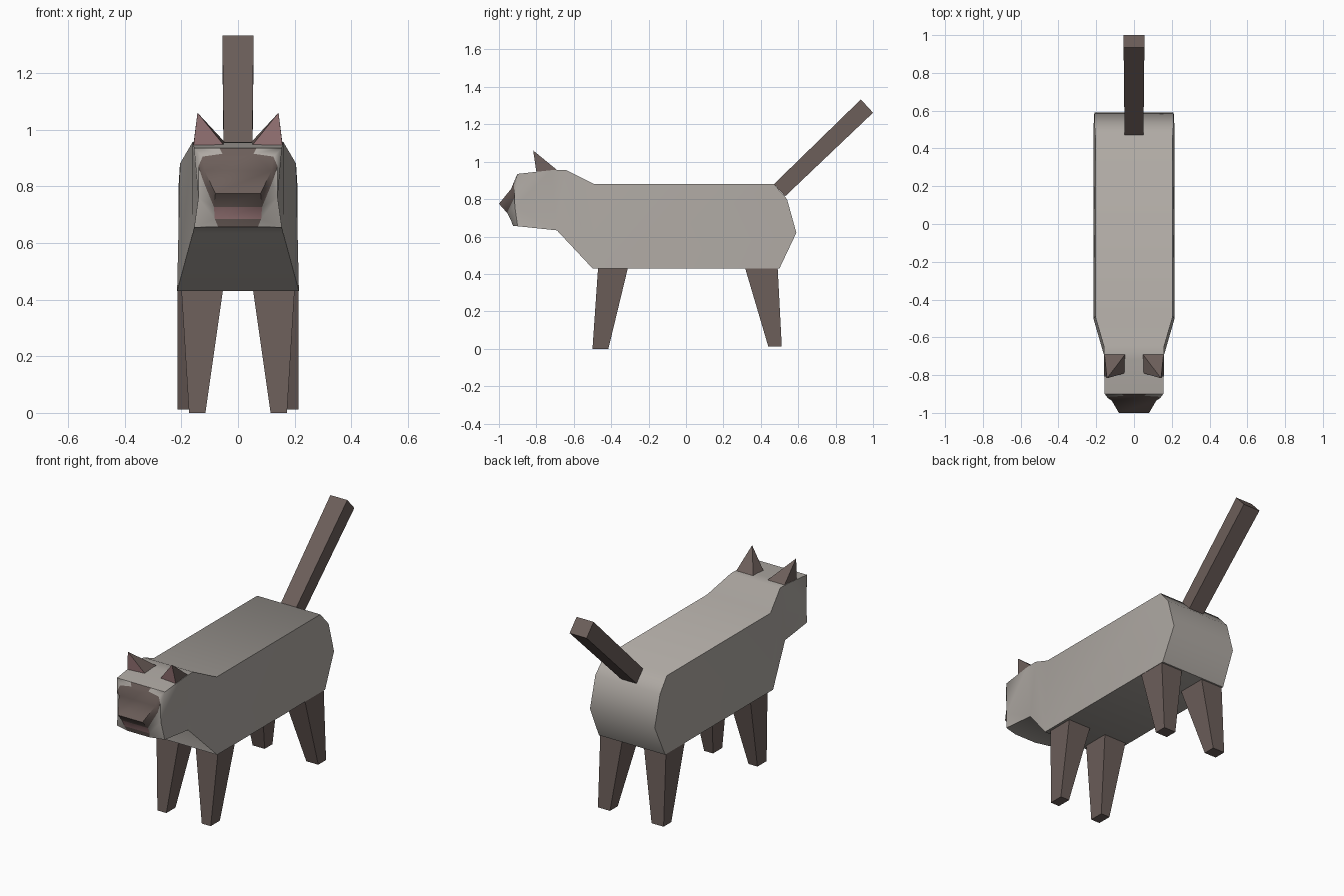
import bpy
import bmesh

if "Cube" in bpy.data.objects:
    bpy.data.objects.remove(bpy.data.objects["Cube"])


def material(name, rgb):
    m = bpy.data.materials.new(name)
    m.diffuse_color = (*rgb, 1)
    m.use_nodes = True
    m.node_tree.nodes["Principled BSDF"].inputs["Base Color"].default_value = m.diffuse_color
    return m


GREY = material("warm grey fur", (0.43, 0.40, 0.37))
BROWN = material("dark brown points", (0.15, 0.113, 0.102))
PINK = material("dusty pink skin", (0.36, 0.205, 0.21))


def make_object(name, bm, mats, smooth=True):
    bmesh.ops.recalc_face_normals(bm, faces=bm.faces)
    mesh = bpy.data.meshes.new(name)
    bm.to_mesh(mesh)
    bm.free()
    for m in mats:
        mesh.materials.append(m)
    ob = bpy.data.objects.new(name, mesh)
    bpy.context.collection.objects.link(ob)
    if smooth:
        bpy.ops.object.select_all(action='DESELECT')
        ob.select_set(True)
        bpy.context.view_layer.objects.active = ob
        bpy.ops.object.shade_smooth_by_angle(angle=0.9)
    return ob


def prism(name, bottom, top, mat):
    """Tapered box joining two four-point loops."""
    bm = bmesh.new()
    b = [bm.verts.new(p) for p in bottom]
    t = [bm.verts.new(p) for p in top]
    bm.faces.new(b)
    bm.faces.new(t)
    for i in range(4):
        j = (i + 1) % 4
        bm.faces.new((b[i], b[j], t[j], t[i]))
    return make_object(name, bm, [mat], smooth=False)


def rect(x0, x1, y0, y1, z):
    return [(x0, y0, z), (x1, y0, z), (x1, y1, z), (x0, y1, z)]


# Body and head: points of one half, mirrored across x
half = {
    # face and muzzle
    'A': (.155, -.90, .935), 'T': (.065, -.90, .935), 'U': (.055, -.91, .915),
    'V': (.125, -.914, .905), 'P': (.14, -.92, .87), 'M': (.118, -.935, .855),
    'B': (.08, -1.0, .775), 'C': (.085, -.957, .727), 'F': (.082, -.935, .685),
    'G': (.07, -.925, .657), 'D': (.14, -.915, .76), 'Q': (.12, -.915, .812),
    'E': (.155, -.90, .655),
    # neck
    'H': (.16, -.72, .955), 'I': (.16, -.645, .957), 'S': (.16, -.69, .633),
    # trunk
    'J': (.205, -.49, .88), 'K': (.205, .47, .88), 'L': (.21, .54, .80),
    'N': (.21, .59, .62), 'O': (.215, .50, .43), 'R': (.215, -.50, .43),
}
# Strips cross the middle, sides are mirrored; grouped by colour 0 grey, 1 brown, 2 pink
strips = {0: "GE ES SR RO ON NL LK KJ JI IH HT", 1: "TU UM MB BC FG", 2: "CF"}
sides = {0: "ATUV AVP TAH APD PQD QCD CFD FGED ADH DES DSH HIS IJRS JKLNOR",
         1: "UVM VPM MBQ MQP BCQ"}

bm = bmesh.new()
right = {k: bm.verts.new(p) for k, p in half.items()}
left = {k: bm.verts.new((-p[0], p[1], p[2])) for k, p in half.items()}
for colour, words in strips.items():
    for a, b in words.split():
        bm.faces.new((right[a], right[b], left[b], left[a])).material_index = colour
for colour, words in sides.items():
    for word in words.split():
        for pts in (right, left):
            bm.faces.new([pts[k] for k in word]).material_index = colour
make_object("body_and_head", bm, [GREY, BROWN, PINK])

for side, s in (("right", 1), ("left", -1)):
    # Legs, tapering to the feet
    prism("front_leg_" + side,
          rect(s * .115, s * .173, -.50, -.415, 0),
          rect(s * .053, s * .20, -.47, -.31, .435), BROWN)
    prism("back_leg_" + side,
          rect(s * .135, s * .213, .44, .512, .012),
          rect(s * .07, s * .213, .315, .49, .435), BROWN)

    # Ears: leaning pyramids with a pink front
    bm = bmesh.new()
    base = [bm.verts.new(p) for p in (
        (s * .157, -.80, .945), (s * .05, -.79, .945),
        (s * .043, -.685, .952), (s * .157, -.685, .952))]
    tip = bm.verts.new((s * .143, -.817, 1.06))
    bm.faces.new(base)
    for i in range(4):
        f = bm.faces.new((base[i], base[(i + 1) % 4], tip))
        f.material_index = 1 if i == 0 else 0
    make_object("ear_" + side, bm, [BROWN, PINK])

# Tail: straight bar rising from the rump
prism("tail",
      [(-.05, .47, .88), (.05, .47, .88), (.05, .53, .815), (-.05, .53, .815)],
      [(-.055, .935, 1.333), (.055, .935, 1.333), (.055, 1.0, 1.262), (-.055, 1.0, 1.262)],
      BROWN)
